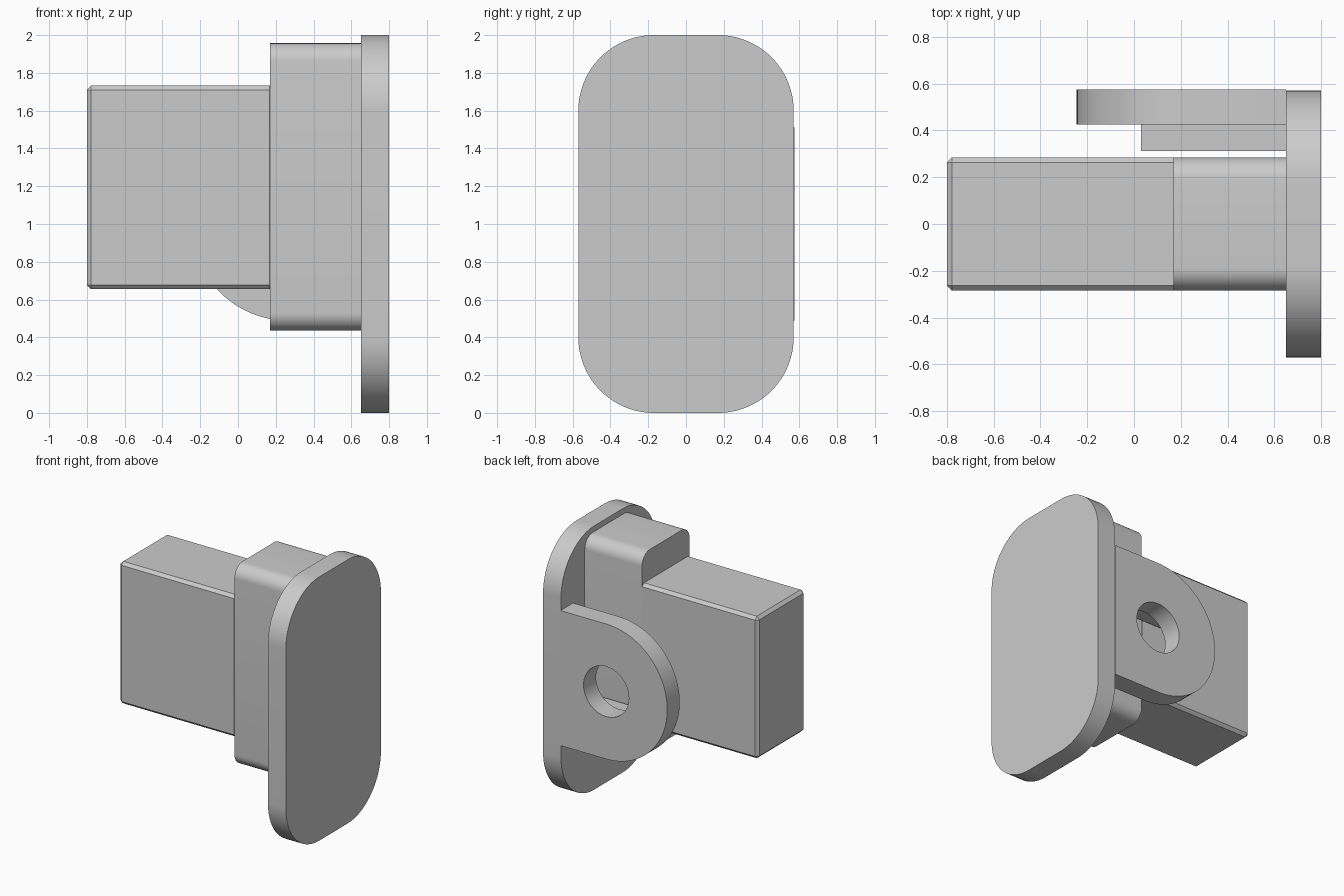
import bpy, bmesh
from math import sin, cos, pi, radians

if "Cube" in bpy.data.objects:
    bpy.data.objects.remove(bpy.data.objects["Cube"])


def arc(cx, cy, r, a0, a1, n):
    return [(cx + r * cos(radians(a0 + (a1 - a0) * i / n)),
             cy + r * sin(radians(a0 + (a1 - a0) * i / n))) for i in range(n + 1)]


def rounded_rect(w, z0, z1, r, n=16):
    pts = []
    for k, (sx, cz) in enumerate([(1, z1 - r), (-1, z1 - r), (-1, z0 + r), (1, z0 + r)]):
        pts += arc(sx * (w - r), cz, r, 90 * k, 90 * k + 90, n)
    return pts


def extrude(name, pts, axis, a, b):
    """Extrude a closed profile along x (profile in yz) or y (profile in xz)."""
    bm = bmesh.new()
    place = (lambda u, v: (a, u, v)) if axis == 'x' else (lambda u, v: (u, a, v))
    face = bm.faces.new([bm.verts.new(place(u, v)) for u, v in pts])
    new = bmesh.ops.extrude_face_region(bm, geom=[face])['geom']
    shift = (b - a, 0, 0) if axis == 'x' else (0, b - a, 0)
    bmesh.ops.translate(bm, vec=shift, verts=[g for g in new if isinstance(g, bmesh.types.BMVert)])
    bmesh.ops.recalc_face_normals(bm, faces=bm.faces[:])
    me = bpy.data.meshes.new(name)
    bm.to_mesh(me)
    bm.free()
    ob = bpy.data.objects.new(name, me)
    bpy.context.collection.objects.link(ob)
    return ob


def select(ob):
    bpy.ops.object.select_all(action='DESELECT')
    ob.select_set(True)
    bpy.context.view_layer.objects.active = ob


def smooth(ob):
    select(ob)
    bpy.ops.object.shade_smooth_by_angle(angle=radians(30))


def box(name, x0, x1, y0, y1, z0, z1):
    return extrude(name, [(y0, z0), (y1, z0), (y1, z1), (y0, z1)], 'x', x0, x1)


# End plate and rounded collar behind it
smooth(extrude("end_plate", rounded_rect(0.57, 0, 2, 0.4, 24), 'x', 0.65, 0.80))
smooth(extrude("collar", rounded_rect(0.285, 0.435, 1.957, 0.095, 10), 'x', 0.17, 0.65))

# Chamfered bar
bar = box("bar", -0.80, 0.19, -0.285, 0.285, 0.655, 1.732)
bev = bar.modifiers.new("chamfer", 'BEVEL')
bev.width = 0.022
bev.segments = 1

# Side lug with a round hole
CX, CZ = 0.267, 1.0
lug = extrude("side_lug", [(0.65, CZ + 0.512)] + arc(CX, CZ, 0.512, 90, 270, 48)
              + [(0.65, CZ - 0.512)], 'y', 0.425, 0.575)
cutter = extrude("hole_cutter", arc(CX, CZ, 0.19, 0, 352.5, 47), 'y', 0.35, 0.65)
cutter.hide_render = True
cut = lug.modifiers.new("hole", 'BOOLEAN')
cut.operation = 'DIFFERENCE'
cut.solver = 'EXACT'
cut.object = cutter
select(lug)
bpy.ops.object.modifier_apply(modifier="hole")
bpy.data.objects.remove(cutter)
smooth(lug)

# Rails on the inner side of the lug, above and below the hole
for name, z in (("upper_rail", CZ + 0.25), ("lower_rail", CZ - 0.25)):
    box(name, 0.03, 0.65, 0.312, 0.425, z - 0.05, z + 0.05)
